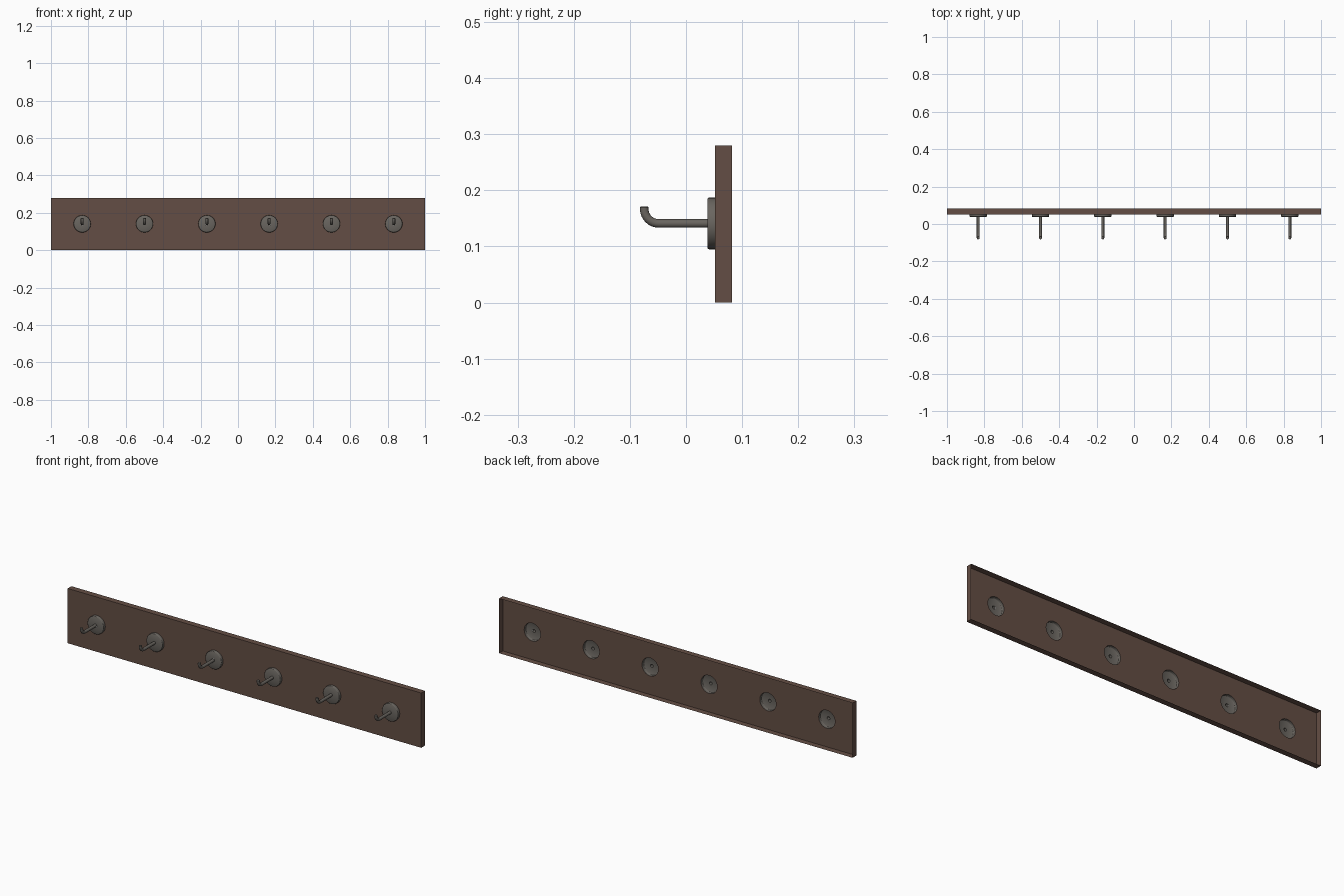
import bpy, bmesh, math
from mathutils import Vector

if "Cube" in bpy.data.objects:
    bpy.data.objects.remove(bpy.data.objects["Cube"])

HOOK_X = [-0.833 + i * 0.3332 for i in range(6)]
HOOK_Z = 0.141
FRONT, BACK = 0.052, 0.082      # board depth
PLATE_R = 0.046


def material(name, rgb):
    m = bpy.data.materials.new(name)
    m.diffuse_color = (*rgb, 1)
    m.use_nodes = True
    m.node_tree.nodes["Principled BSDF"].inputs["Base Color"].default_value = m.diffuse_color
    return m


wood = material("dark brown wood", (0.127, 0.076, 0.058))
metal = material("aged grey metal", (0.142, 0.130, 0.115))


def finish(bm, name, mat, smooth):
    me = bpy.data.meshes.new(name)
    bm.to_mesh(me)
    bm.free()
    me.materials.append(mat)
    ob = bpy.data.objects.new(name, me)
    bpy.context.collection.objects.link(ob)
    if smooth:
        bpy.context.view_layer.objects.active = ob
        ob.select_set(True)
        bpy.ops.object.shade_smooth_by_angle(angle=math.radians(40))
        ob.select_set(False)
    return ob


def loop(bm, pts):
    vs = [bm.verts.new(p) for p in pts]
    return [bm.edges.new((vs[i], vs[(i + 1) % len(vs)])) for i in range(len(vs))]


def loft(name, x, rings, sides, close_end):
    """Skin rings (y, z, radius, tilt) that travel from the board forwards."""
    bm = bmesh.new()
    prev = None
    for y, z, r, a in rings:
        u, w = Vector((1, 0, 0)), Vector((0, math.sin(a), math.cos(a)))
        ring = []
        for k in range(sides):
            t = 2 * math.pi * k / sides
            ring.append(bm.verts.new(Vector((x, y, z)) + u * r * math.cos(t) + w * r * math.sin(t)))
        if prev:
            for k in range(sides):
                j = (k + 1) % sides
                bm.faces.new((prev[k], prev[j], ring[j], ring[k]))
        prev = ring
    if close_end:
        bm.faces.new(prev)
    return finish(bm, name, metal, True)


# Board: front panel with round openings, rim walls, open back
bm = bmesh.new()
outline = loop(bm, [(-1, FRONT, 0), (1, FRONT, 0), (1, FRONT, 0.28), (-1, FRONT, 0.28)])
edges = list(outline)
for x in HOOK_X:
    edges += loop(bm, [(x + PLATE_R * math.cos(k * math.pi / 16), FRONT,
                        HOOK_Z + PLATE_R * math.sin(k * math.pi / 16)) for k in range(32)])
bmesh.ops.triangle_fill(bm, edges=edges, use_beauty=True, normal=(0, -1, 0))
ext = bmesh.ops.extrude_edge_only(bm, edges=outline)["geom"]
bmesh.ops.translate(bm, verts=[v for v in ext if isinstance(v, bmesh.types.BMVert)],
                    vec=(0, BACK - FRONT, 0))
# turn every face outwards
for f in bm.faces:
    c = f.calc_center_median()
    out = Vector((0, -1, 0)) if abs(f.normal.y) > 0.5 or c.y < FRONT + 1e-4 else Vector((c.x, 0, (c.z - 0.14)))
    f.normal_update()
    if f.normal.dot(out) < 0:
        f.normal_flip()
finish(bm, "board", wood, False)

# Hooks: hollow round plate plus a rod that bends upwards
ROD_R, BEND = 0.0078, 0.026
plate = [(FRONT, HOOK_Z, PLATE_R, 0), (0.041, HOOK_Z, PLATE_R, 0),
         (0.039, HOOK_Z, 0.0452, 0), (0.038, HOOK_Z, 0.0435, 0),
         (0.038, HOOK_Z, ROD_R, 0)]
rod = [(0.038, HOOK_Z, ROD_R, 0)]
for k in range(9):
    a = k / 8 * math.pi / 2
    rod.append((-0.0485 - BEND * math.sin(a), HOOK_Z + BEND * (1 - math.cos(a)), ROD_R, a))
rod += [(-0.0745, 0.1695, ROD_R, math.pi / 2), (-0.0745, 0.171, 0.0065, math.pi / 2)]

for i, x in enumerate(HOOK_X, 1):
    loft(f"hook_plate_{i}", x, plate, 32, False)
    loft(f"hook_rod_{i}", x, rod, 14, True)
